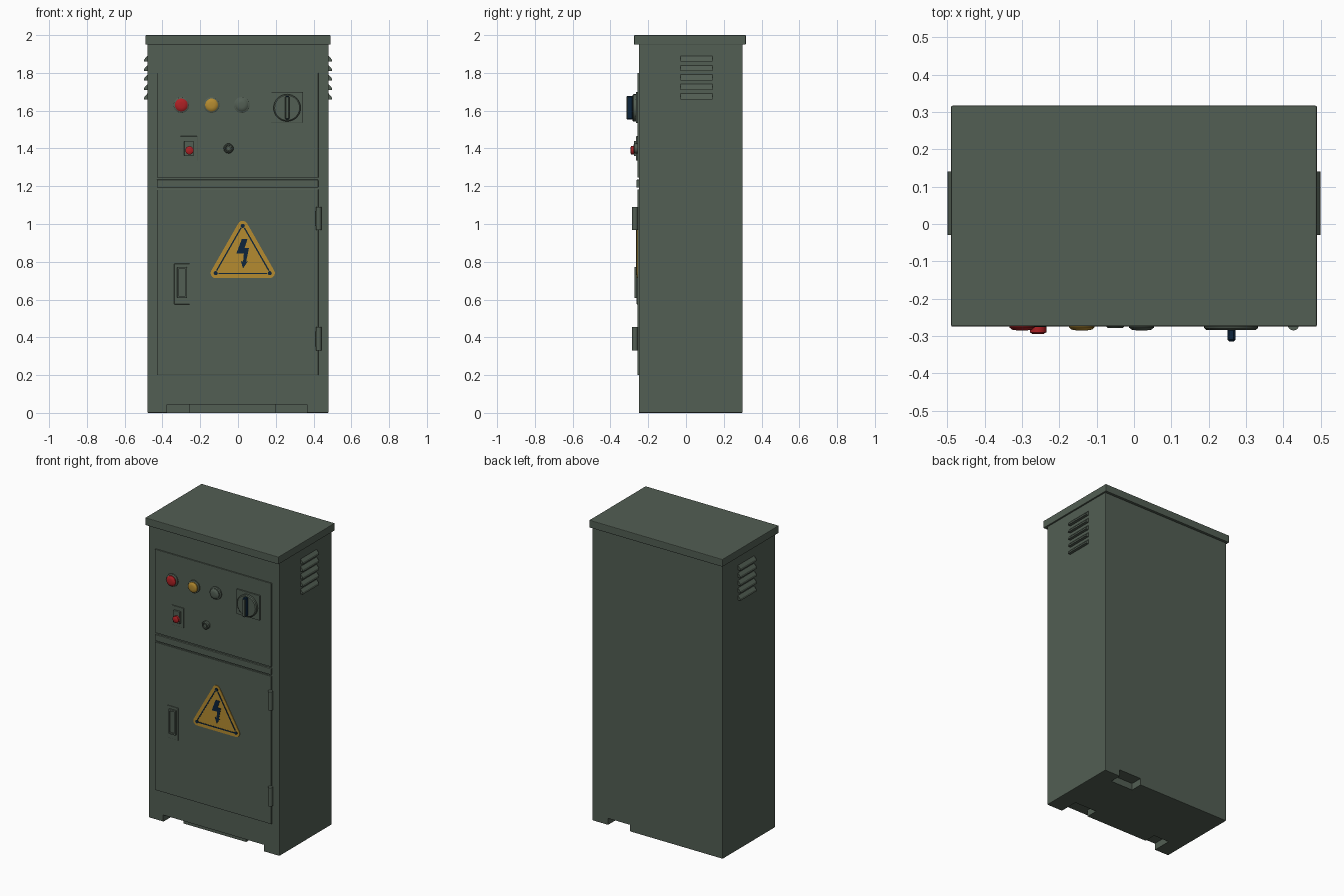
import bpy
import bmesh
import math
from mathutils import Vector

cube = bpy.data.objects.get("Cube")
if cube:
    bpy.data.objects.remove(cube, do_unlink=True)


def make_material(name, r, g, b):
    m = bpy.data.materials.new(name)
    m.use_nodes = True
    m.diffuse_color = (r, g, b, 1)
    m.node_tree.nodes["Principled BSDF"].inputs["Base Color"].default_value = (r, g, b, 1)
    return m


GREEN = make_material("grey green paint", 0.085, 0.112, 0.087)
RED = make_material("red plastic", 0.42, 0.015, 0.018)
YELLOW = make_material("warning yellow", 0.46, 0.26, 0.03)
NAVY = make_material("dark navy", 0.004, 0.018, 0.045)


def add_object(name, bm, mat, bevel=0.0, smooth=False):
    bmesh.ops.recalc_face_normals(bm, faces=bm.faces)
    mesh = bpy.data.meshes.new(name)
    bm.to_mesh(mesh)
    bm.free()
    mesh.materials.append(mat)
    ob = bpy.data.objects.new(name, mesh)
    bpy.context.collection.objects.link(ob)
    if bevel:
        mod = ob.modifiers.new("edge", "BEVEL")
        mod.width = bevel
        mod.segments = 2
    if smooth:
        bpy.ops.object.select_all(action="DESELECT")
        ob.select_set(True)
        bpy.context.view_layer.objects.active = ob
        bpy.ops.object.shade_smooth_by_angle(angle=math.radians(35))
    return ob


def box(name, x, y, z, mat=GREEN, bevel=0.0):
    """Box from three (low, high) ranges."""
    bm = bmesh.new()
    bmesh.ops.create_cube(bm, size=1)
    for v in bm.verts:
        v.co = Vector([(r[0] + r[1]) / 2 + c * (r[1] - r[0]) for r, c in zip((x, y, z), v.co)])
    return add_object(name, bm, mat, bevel)


def turned(name, x, z, profile, mat=GREEN, sides=24):
    """Round part facing the front; profile is (radius, y) pairs, the last one capped."""
    bm = bmesh.new()
    rings = []
    for r, y in profile:
        rings.append([bm.verts.new((x + r * math.cos(2 * math.pi * i / sides), y,
                                    z + r * math.sin(2 * math.pi * i / sides))) for i in range(sides)])
    for a, b in zip(rings, rings[1:]):
        for i in range(sides):
            j = (i + 1) % sides
            bm.faces.new((a[i], a[j], b[j], b[i]))
    bm.faces.new(rings[0])
    bm.faces.new(rings[-1])
    return add_object(name, bm, mat, smooth=True)


def plate(name, points, y, depth, mat):
    """Flat outline in x and z, extruded toward the front."""
    bm = bmesh.new()
    face = bm.faces.new([bm.verts.new((px, y, pz)) for px, pz in points])
    new = bmesh.ops.extrude_face_region(bm, geom=[face])["geom"]
    bmesh.ops.translate(bm, vec=(0, -depth, 0), verts=[g for g in new if isinstance(g, bmesh.types.BMVert)])
    return add_object(name, bm, mat)


def cut(target, cutter):
    cutter.hide_render = True
    cutter.hide_viewport = True
    mod = target.modifiers.new("cut", "BOOLEAN")
    mod.operation = "DIFFERENCE"
    mod.solver = "EXACT"
    mod.object = cutter


# Cabinet body with cut-outs along the foot
FRONT = -0.25
body = box("cabinet_body", (-0.48, 0.48), (FRONT, 0.30), (0, 1.96), bevel=0.004)
for name, x, y in (
    ("foot_recess_cutter", (-0.375, 0.365), (-0.4, -0.20)),
    ("right_notch_cutter", (-0.375, -0.26), (-0.4, -0.12)),
    ("left_notch_cutter", (0.20, 0.365), (-0.4, -0.12)),
    ("back_notch_cutter", (0.20, 0.365), (0.22, 0.4)),
):
    cut(body, box(name, x, y, (-0.1, 0.045)))
box("roof_lid", (-0.49, 0.49), (-0.275, 0.317), (1.95, 2.0), bevel=0.004)

# Front panels: a thin dark-edged gap is left around each raised panel
SKIN = -0.258
box("control_panel", (-0.43, 0.425), (SKIN, FRONT + 0.01), (1.245, 1.80), bevel=0.002)
box("divider_strip", (-0.43, 0.425), (-0.262, FRONT + 0.01), (1.193, 1.235), bevel=0.004)
box("lower_door", (-0.43, 0.425), (SKIN, FRONT + 0.01), (0.20, 1.183), bevel=0.002)

# Side louvres: wedges that flare outward at the bottom
for side, sx in (("left", 1), ("right", -1)):
    for i in range(5):
        z = 1.66 + 0.05 * i
        bm = bmesh.new()
        ends = [[bm.verts.new((sx * px, y, z + pz)) for px, pz in
                 ((0.475, 0), (0.499, 0), (0.496, 0.012), (0.475, 0.036))] for y in (-0.03, 0.14)]
        for e in ends:
            bm.faces.new(e)
        for k in range(4):
            bm.faces.new((ends[0][k], ends[0][k - 1], ends[1][k - 1], ends[1][k]))
        add_object(f"{side}_louvre_{i + 1}", bm, GREEN)

# Indicator lamps
for name, x, mat in (("red", -0.30, RED), ("yellow", -0.14, YELLOW), ("green", 0.02, GREEN)):
    turned(name + "_lamp_ring", x, 1.63, [(0.042, -0.25), (0.042, -0.266), (0.036, -0.270)])
    turned(name + "_lamp", x, 1.63, [(0.034, -0.26), (0.034, -0.277), (0.027, -0.283), (0.014, -0.285)], mat)

# Rotary switch: the grip has a painted front and dark flanks
box("switch_plate", (0.175, 0.345), (-0.266, -0.25), (1.535, 1.70), bevel=0.002)
turned("switch_dial", 0.26, 1.615, [(0.072, -0.26), (0.072, -0.279), (0.066, -0.284)], sides=32)
grip = box("switch_grip", (0.25, 0.272), (-0.315, -0.28), (1.553, 1.678))
grip.data.materials.append(NAVY)
for f in grip.data.polygons:
    f.material_index = 0 if f.normal.y < -0.5 else 1
edge = grip.modifiers.new("edge", "BEVEL")
edge.width = 0.005

# Push button and small key lock
box("button_plate", (-0.305, -0.215), (-0.264, -0.25), (1.335, 1.465), bevel=0.002)
box("button_housing", (-0.285, -0.235), (-0.276, -0.26), (1.36, 1.44), bevel=0.003)
turned("red_button", -0.257, 1.39, [(0.022, -0.27), (0.022, -0.290), (0.014, -0.295)], RED)
turned("lock_ring", -0.05, 1.40, [(0.026, -0.25), (0.026, -0.272), (0.021, -0.278), (0.016, -0.278), (0.015, -0.268)])
turned("lock_core", -0.05, 1.40, [(0.011, -0.26), (0.011, -0.276)])

# Door handle: shallow plate, raised rim and a sunken slot
box("handle_plate", (-0.338, -0.256), (-0.262, -0.25), (0.575, 0.79), bevel=0.002)
rim = box("handle_rim", (-0.322, -0.27), (-0.273, -0.255), (0.608, 0.772), bevel=0.003)
cut(rim, box("handle_slot_cutter", (-0.314, -0.278), (-0.3, -0.264), (0.618, 0.762)))

# Door hinges
for name, z in (("lower", 0.33), ("upper", 0.967)):
    box(name + "_hinge_leaf", (0.408, 0.426), (-0.266, -0.25), (z + 0.022, z + 0.102))
    bm = bmesh.new()
    bmesh.ops.create_cone(bm, cap_ends=True, segments=20, radius1=0.015, radius2=0.015, depth=0.124)
    bmesh.ops.translate(bm, vec=(0.427, -0.27, z + 0.062), verts=bm.verts)
    add_object(name + "_hinge_barrel", bm, GREEN, smooth=True)

# Warning sign: rounded triangle, border lines, corner rivets and a bolt
CORNERS = [Vector((0.025, 0.99)), Vector((-0.118, 0.74)), Vector((0.168, 0.74))]
MID = (CORNERS[0] + CORNERS[1] + CORNERS[2]) / 3
outline = []
for k, c in enumerate(CORNERS):
    for s in range(7):
        a = math.radians(30 + 120 * k + 20 * s)
        outline.append(c + 0.027 * Vector((math.cos(a), math.sin(a))))
plate("warning_sign", outline, SKIN, 0.004, YELLOW)
for k in range(3):
    a, b = [MID + (CORNERS[(k + j) % 3] - MID) * 1.03 for j in (0, 1)]
    d = (b - a).normalized()
    n = Vector((-d.y, d.x)) * 0.0035
    a, b = a + d * 0.018, b - d * 0.018
    plate(f"sign_border_{k + 1}", [a - n, b - n, b + n, a + n], SKIN - 0.003, 0.003, NAVY)
    turned(f"sign_rivet_{k + 1}", *CORNERS[k], [(0.011, SKIN), (0.011, SKIN - 0.007)], NAVY, 12)
plate("sign_bolt", [(0.02, 0.92), (0.05, 0.92), (0.035, 0.873), (0.058, 0.873), (0.043, 0.80),
                    (0.052, 0.803), (0.027, 0.765), (0.014, 0.805), (0.027, 0.80), (0.031, 0.845),
                    (-0.008, 0.845)], SKIN - 0.003, 0.003, NAVY)
